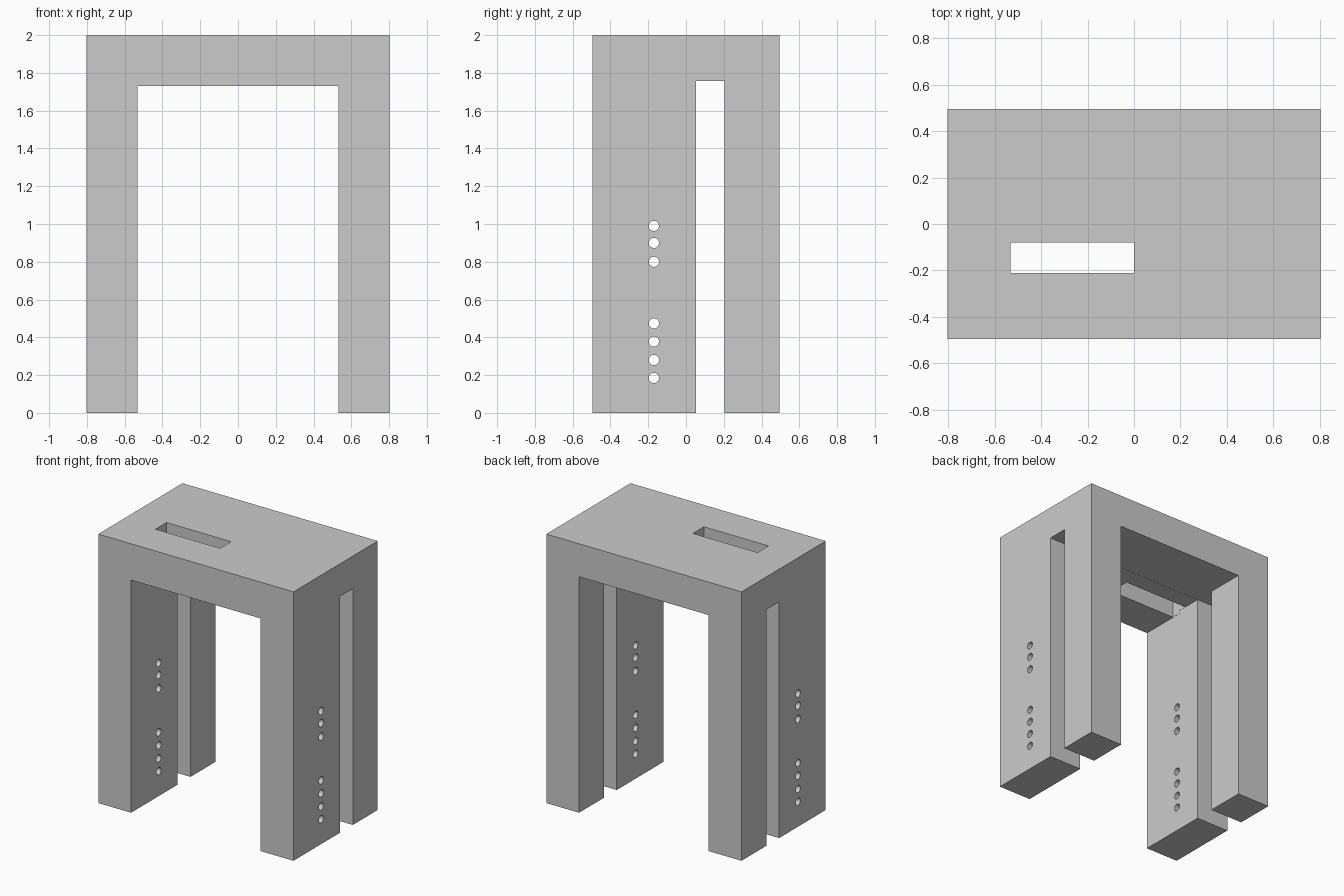
import bpy, bmesh, math
from mathutils import Matrix

if "Cube" in bpy.data.objects:
    bpy.data.objects.remove(bpy.data.objects["Cube"])


def prism(name, profile, x0, x1):
    """Solid with a (y, z) profile, extruded along x."""
    bm = bmesh.new()
    face = bm.faces.new([bm.verts.new((x0, y, z)) for y, z in profile])
    ext = bmesh.ops.extrude_face_region(bm, geom=[face])["geom"]
    bmesh.ops.translate(bm, vec=(x1 - x0, 0, 0),
                        verts=[v for v in ext if isinstance(v, bmesh.types.BMVert)])
    bmesh.ops.recalc_face_normals(bm, faces=bm.faces)
    return to_object(name, bm)


def to_object(name, bm):
    mesh = bpy.data.meshes.new(name)
    bm.to_mesh(mesh)
    bm.free()
    obj = bpy.data.objects.new(name, mesh)
    bpy.context.collection.objects.link(obj)
    return obj


def box(name, x, y, z):
    return prism(name, [(y[0], z[0]), (y[1], z[0]), (y[1], z[1]), (y[0], z[1])], *x)


def cut(target, cutter):
    """Subtract the cutter and discard it."""
    mod = target.modifiers.new("cut", "BOOLEAN")
    mod.operation = "DIFFERENCE"
    mod.solver = "EXACT"
    mod.object = cutter
    bpy.context.view_layer.objects.active = target
    bpy.ops.object.modifier_apply(modifier=mod.name)
    bpy.data.objects.remove(cutter)


# Solid block of the stool
stool = box("stool_body", (-0.803, 0.803), (-0.495, 0.495), (0, 2))

# Opening between the legs; the front rail is slightly deeper than the back
cut(stool, prism("opening_cutter",
                 [(-1, -1), (1, -1), (1, 1.755), (-0.14, 1.755), (-0.14, 1.73), (-1, 1.73)],
                 -0.533, 0.533))

# Tall slot splitting each leg
cut(stool, box("leg_slot_cutter", (-1, 1), (0.053, 0.203), (-1, 1.756)))

# Hand slot in the seat
cut(stool, box("hand_slot_cutter", (-0.532, 0), (-0.21, -0.08), (1.6, 2.5)))

# Row of peg holes through both legs
bm = bmesh.new()
for z in (0.185, 0.28, 0.378, 0.474, 0.80, 0.90, 0.99):
    bmesh.ops.create_cone(bm, cap_ends=True, segments=24, radius1=0.027, radius2=0.027, depth=3,
                          matrix=Matrix.Translation((0, -0.17, z)) @ Matrix.Rotation(math.pi / 2, 4, "Y"))
cut(stool, to_object("peg_hole_cutter", bm))

# Round hole walls smooth, box edges sharp
bpy.ops.object.select_all(action="DESELECT")
stool.select_set(True)
bpy.context.view_layer.objects.active = stool
bpy.ops.object.shade_smooth_by_angle(angle=math.radians(30))
